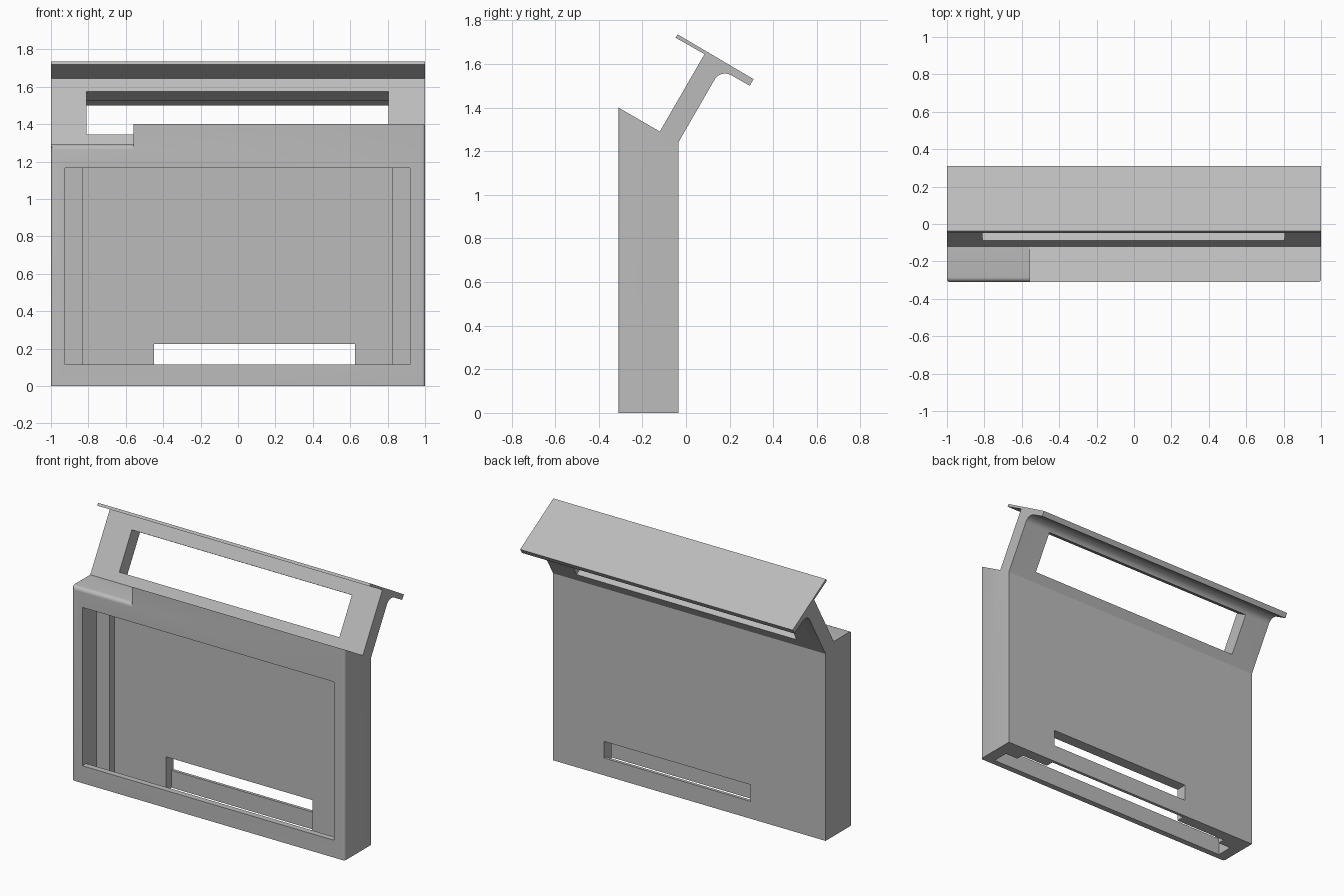
import bpy, bmesh, math
from mathutils import Vector

if "Cube" in bpy.data.objects:
    bpy.data.objects.remove(bpy.data.objects["Cube"], do_unlink=True)

# Single plain grey plastic
grey = bpy.data.materials.new("plain grey")
grey.use_nodes = True
grey.diffuse_color = (0.5, 0.5, 0.5, 1)
grey.node_tree.nodes["Principled BSDF"].inputs["Base Color"].default_value = (0.5, 0.5, 0.5, 1)


def arc(corner, start_dir, end_dir, radius, steps=8):
    """Quarter round at a square corner of a (y, z) profile."""
    c, a, b = Vector(corner), Vector(start_dir), Vector(end_dir)
    centre = c + (a + b) * radius
    angles = [math.pi / 2 * i / steps for i in range(steps + 1)]
    return [centre - b * radius * math.cos(t) - a * radius * math.sin(t) for t in angles]


def extrude(name, profile, x0, x1, round_front=0):
    """Extrude a (y, z) profile along x, optionally rounding its front uprights."""
    bm = bmesh.new()
    face = bm.faces.new([bm.verts.new((x0, p[0], p[1])) for p in profile])
    ext = bmesh.ops.extrude_face_region(bm, geom=[face])
    moved = [v for v in ext["geom"] if isinstance(v, bmesh.types.BMVert)]
    bmesh.ops.translate(bm, verts=moved, vec=(x1 - x0, 0, 0))
    bmesh.ops.recalc_face_normals(bm, faces=bm.faces)
    if round_front:
        front = min(v.co.y for v in bm.verts)
        uprights = [e for e in bm.edges
                    if all(abs(v.co.y - front) < 1e-4 for v in e.verts)
                    and abs(e.verts[0].co.x - e.verts[1].co.x) < 1e-4]
        bmesh.ops.bevel(bm, geom=uprights, offset=round_front, segments=4,
                        profile=0.5, affect='EDGES')
    mesh = bpy.data.meshes.new(name)
    bm.to_mesh(mesh)
    bm.free()
    obj = bpy.data.objects.new(name, mesh)
    bpy.context.collection.objects.link(obj)
    mesh.materials.append(grey)
    return obj


def box_profile(y0, y1, z0, z1):
    return [(y0, z0), (y1, z0), (y1, z1), (y0, z1)]


FRONT, BACK = -0.31, -0.035
up = Vector((0.5, 0.866))        # along the tilted neck
out = Vector((0.866, -0.5))      # across the neck, towards the back
neck_foot = Vector((-0.12, 1.29))

# Body, tilted neck and top flange as one side profile
side = [(FRONT, 0), (BACK, 0), (BACK, 1.24)]
side += arc((0.159, 1.576), -up, out, 0.055)
side += [(0.292, 1.5), (0.31, 1.53), (-0.038, 1.735), (-0.048, 1.72),
         (0.085, 1.645), neck_foot, (FRONT, 1.4)]
holder = extrude("wall_holder", side, -1, 1, round_front=0.015)

# Lowered corner with a rounded front lip
notch = [(-0.4, 1.265), (FRONT - 0.001, 1.265)]
notch += arc((FRONT, 1.29), (0, -1), (1, 0), 0.025, 5)
notch += [(-0.121, 1.29), (-0.121, 1.5), (-0.4, 1.5)]

# Long opening through the neck
low, high = neck_foot + up * 0.064, neck_foot + up * 0.329
opening = [low - out * 0.05, low + out * 0.2, high + out * 0.2, high - out * 0.05]

cuts = [
    ("notch_cutter", notch, -1.2, -0.56),
    ("neck_opening_cutter", opening, -0.81, 0.805),
    ("pocket_cutter", box_profile(-0.27, -0.16, -0.1, 1.165), -0.925, 0.92),
    ("deep_pocket_cutter", box_profile(-0.25, -0.11, -0.1, 1.165), -0.83, 0.825),
    ("front_window_cutter", box_profile(-0.5, -0.2, 0.115, 1.165), -0.925, 0.92),
    ("inner_slot_cutter", box_profile(-0.2, -0.055, -0.1, 0.225), -0.45, 0.625),
    ("back_slot_cutter", box_profile(-0.2, 0.1, 0.115, 0.225), -0.45, 0.625),
]
cutters = []
for name, profile, x0, x1 in cuts:
    cutter = extrude(name, profile, x0, x1)
    cutter.hide_render = True
    cutters.append(cutter)
    mod = holder.modifiers.new(name, 'BOOLEAN')
    mod.operation = 'DIFFERENCE'
    mod.solver = 'EXACT'
    mod.object = cutter

# Apply the cuts and remove the helpers
bpy.context.view_layer.update()
graph = bpy.context.evaluated_depsgraph_get()
result = bpy.data.meshes.new_from_object(holder.evaluated_get(graph))
holder.modifiers.clear()
holder.data = result
for cutter in cutters:
    bpy.data.objects.remove(cutter, do_unlink=True)

# Smooth only the small rounds
bpy.ops.object.select_all(action='DESELECT')
holder.select_set(True)
bpy.context.view_layer.objects.active = holder
bpy.ops.object.shade_smooth_by_angle(angle=math.radians(28))
